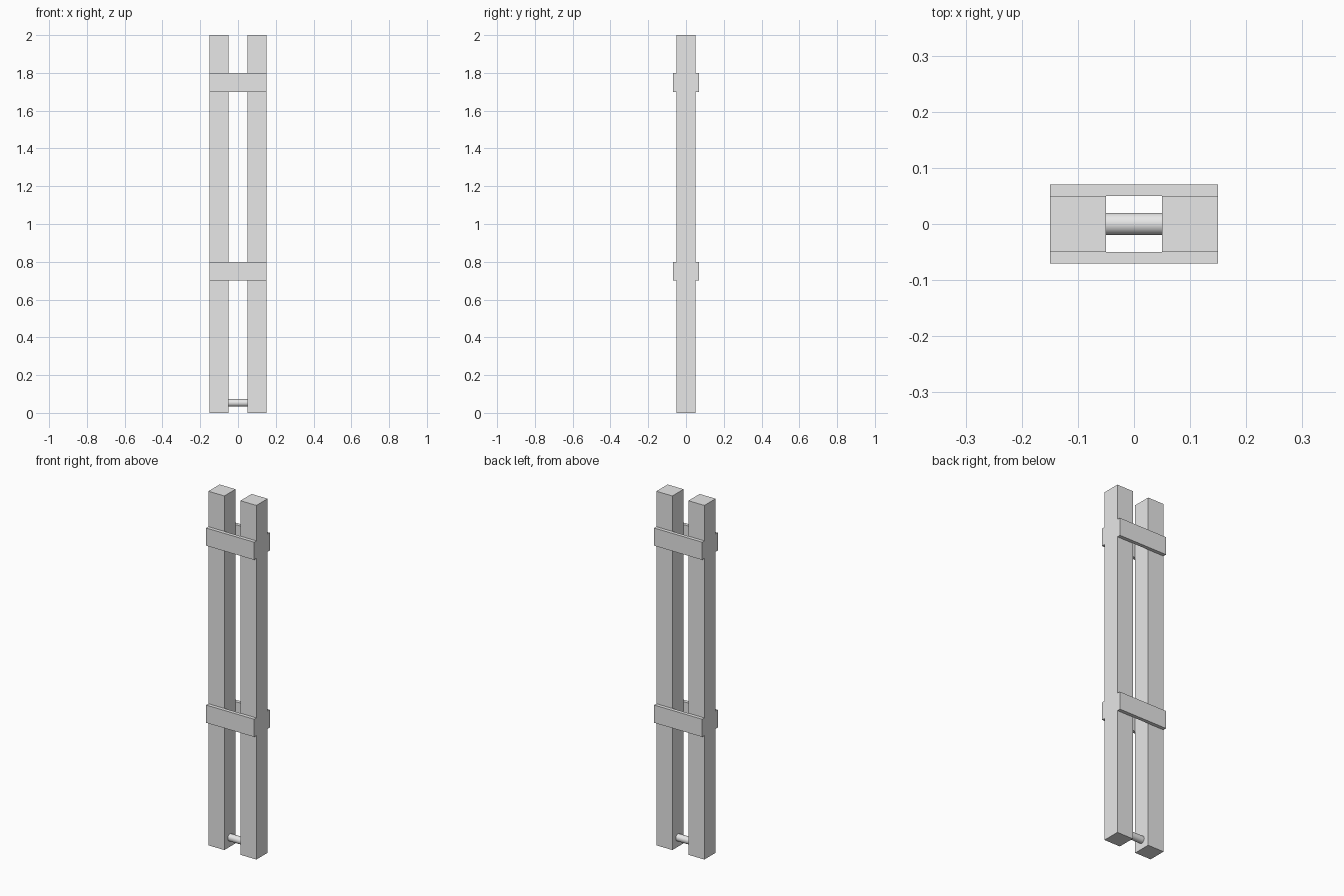
import bpy
import math

cube = bpy.data.objects.get("Cube")
if cube:
    bpy.data.objects.remove(cube, do_unlink=True)

# Single plain grey
grey = bpy.data.materials.new("plain_grey")
grey.use_nodes = True
colour = (0.8, 0.8, 0.8, 1)
grey.diffuse_color = colour
grey.node_tree.nodes["Principled BSDF"].inputs["Base Color"].default_value = colour


def box(name, centre, size):
    bpy.ops.mesh.primitive_cube_add(size=1, location=centre)
    obj = bpy.context.object
    obj.name = name
    obj.scale = size
    bpy.ops.object.transform_apply(location=False, rotation=False, scale=True)
    obj.data.materials.append(grey)
    return obj


# Two square uprights
for side, sign in (("left", 1), ("right", -1)):
    box(side + "_post", (sign * 0.1, 0, 1), (0.1, 0.1, 2))

# Paired cross boards on the front and back faces
for level, z in (("lower", 0.75), ("upper", 1.75)):
    for face, sign in (("front", -1), ("back", 1)):
        box(f"{level}_{face}_board", (0, sign * 0.06, z), (0.3, 0.02, 0.1))

# Round pin between the feet of the posts
bpy.ops.mesh.primitive_cylinder_add(vertices=32, radius=0.02, depth=0.12,
                                    location=(0, 0, 0.053),
                                    rotation=(0, math.pi / 2, 0))
pin = bpy.context.object
pin.name = "hinge_pin"
pin.data.materials.append(grey)
bpy.ops.object.shade_smooth_by_angle()
